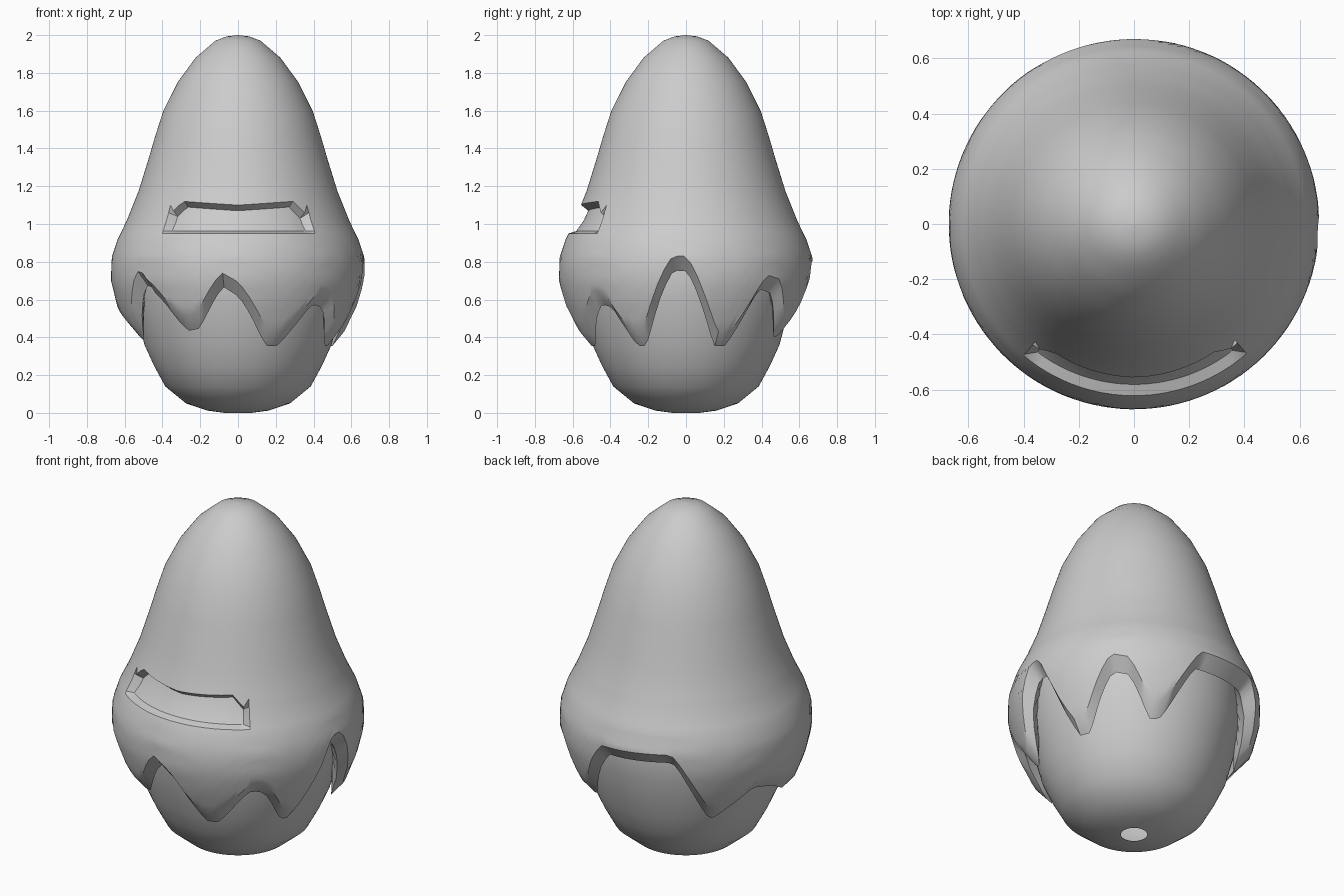
import bpy, math

if "Cube" in bpy.data.objects:
    bpy.data.objects.remove(bpy.data.objects["Cube"])

N = 120  # columns around the egg

# profiles as (z, radius); edges as (angle from front in degrees, z)
OUTER = [(0.30, .53), (.44, .592), (.50, .612), (.56, .638), (.70, .672), (.82, .67), (.92, .637),
         (1.02, .588), (1.17, .528), (1.34, .475), (1.46, .44), (1.60, .395), (1.75, .32),
         (1.88, .225), (1.97, .12), (1.993, .06), (2.0, 0.0)]
INNER = [(0.0, .07), (.012, .16), (.05, .275), (.14, .385), (.25, .445), (.36, .495), (.60, .558),
         (.80, .575), (1.0, .52), (1.3, .42), (1.6, .30), (1.8, .18), (1.9, 0.0)]
ZIGZAG = [(-131, .45), (-107, .61), (-98, .59), (-69, .46), (-51, .76), (-45, .70), (-28, .51),
          (-22, .52), (-7, .74), (-1, .70), (17, .43), (23, .43), (42, .65), (48, .635), (61, .43),
          (66, .43), (84, .83), (90, .83), (107, .43), (113, .43), (130, .73), (137, .71),
          (149, .48), (154, .48), (173, .80), (208, .82), (229, .45)]
SLOT_TOP = [(0, 1.10), (32, 1.12), (38, 1.06), (41, 1.0), (60, 1.0)]


def lerp(table, v, ease=0.0):
    if v <= table[0][0]:
        return table[0][1]
    for (a, p), (b, q) in zip(table, table[1:]):
        if v <= b:
            t = (v - a) / (b - a)
            t = t * (1 - ease) + ease * t * t * (3 - 2 * t)
            return p + (q - p) * t
    return table[-1][1]


def column(angle):
    """Radius/height chain of the shell at one angle, from hidden inside to tip."""
    a = angle if angle <= 229 else angle - 360
    edge = lerp(ZIGZAG, a, .4)
    r = lerp(OUTER, edge)
    chain = [(lerp(OUTER, edge + .2) - .13, edge + .15),   # back of the rim
             (r - .065, edge - .075), (r, edge)]           # cut rim
    for i in range(1, 9):                                  # wall up to the slot
        z = edge + (.92 - edge) * i / 8
        chain.append((lerp(OUTER, z), z))
    # slot rows: sill, recessed wall, ceiling
    top = lerp(SLOT_TOP, abs(a))
    inside = abs(a) <= 39.5
    low = .95
    rows = [(low, 0), (low + .012, .035), (low + (top - low) * .45, .047),
            (top - .03, .05), (top, 0)]
    if not inside:
        rows = [(low, 0), (.962, 0), (1.02, 0), (1.06, 0), (1.10, 0)]
    for z, d in rows:
        chain.append((lerp(OUTER, z) - d, z))
    for z in (1.17, 1.25, 1.34, 1.46, 1.60, 1.68, 1.75, 1.82, 1.88, 1.93, 1.97, 1.993, 2.0):
        chain.append((lerp(OUTER, z), z))
    return chain


def revolve(name, chain_at, smooth):
    """Surface from one radius/height chain per angle."""
    verts, faces = [], []
    for i in range(N):
        a = -130 + 360 * i / N
        chain = chain_at(a)
        m = len(chain)
        t = math.radians(a)
        verts += [(max(r, .0005) * math.sin(t), -max(r, .0005) * math.cos(t), z) for r, z in chain]
    for i in range(N):
        j = (i + 1) % N
        for k in range(m - 1):
            faces.append((i * m + k, j * m + k, j * m + k + 1, i * m + k + 1))
    faces.append([i * m + m - 1 for i in range(N)])  # tip
    mesh = bpy.data.meshes.new(name)
    mesh.from_pydata(verts, [], faces)
    mesh.update()
    ob = bpy.data.objects.new(name, mesh)
    bpy.context.collection.objects.link(ob)
    bpy.ops.object.select_all(action='DESELECT')
    ob.select_set(True)
    bpy.context.view_layer.objects.active = ob
    bpy.ops.object.shade_smooth_by_angle(angle=math.radians(smooth))
    return ob


# cracked outer shell with zigzag rim and front slot
revolve("cracked_shell", column, 35)

# inner egg, open by a small hole at the bottom
revolve("inner_egg", lambda a: [(r, z) for z, r in INNER], 50)
